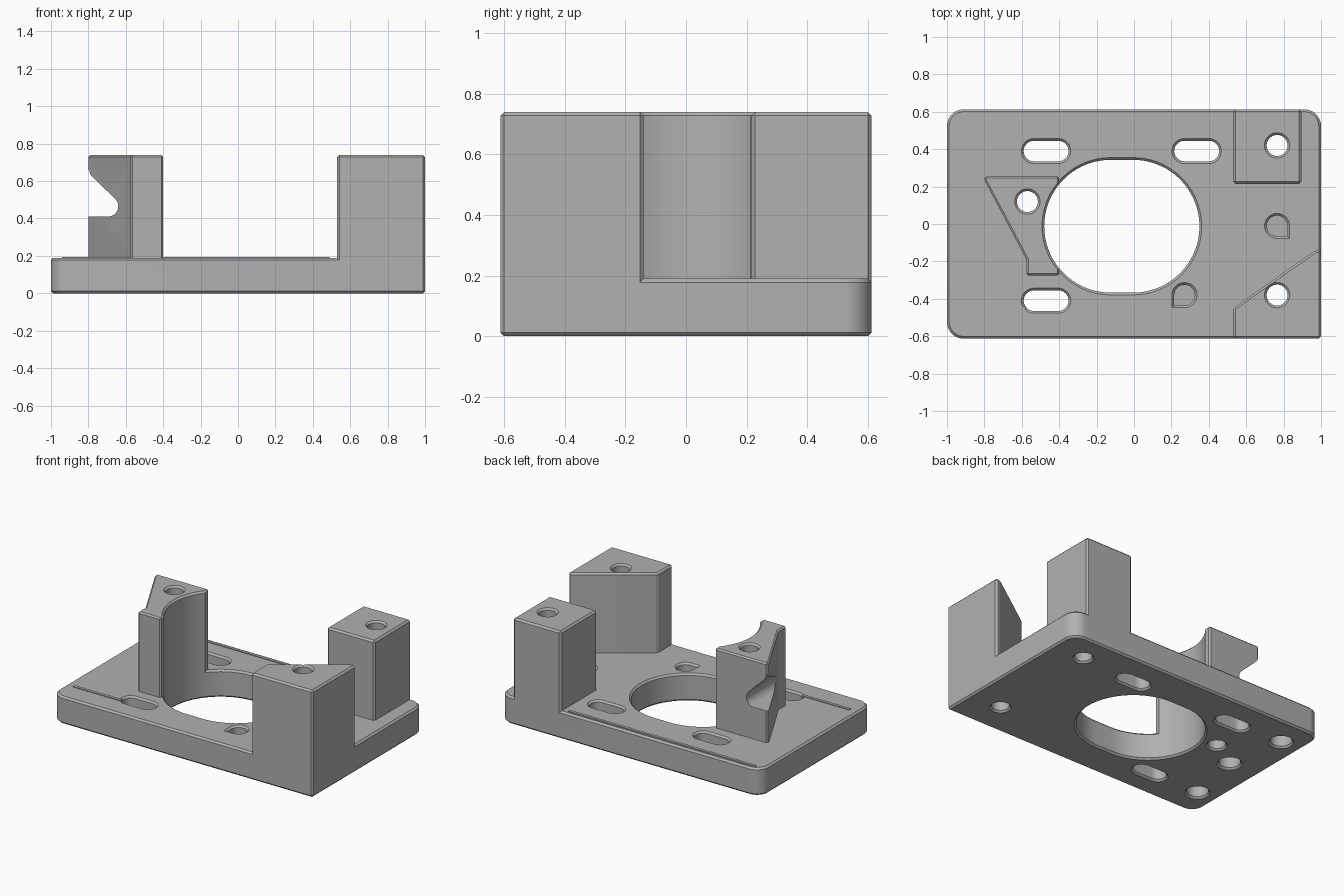
import bpy, bmesh, math

cube = bpy.data.objects.get("Cube")
if cube:
    bpy.data.objects.remove(cube, do_unlink=True)

grey = bpy.data.materials.new("plain grey")
grey.use_nodes = True
grey.diffuse_color = (0.44, 0.44, 0.44, 1)
grey.node_tree.nodes["Principled BSDF"].inputs["Base Color"].default_value = grey.diffuse_color

TOP, TALL, CH = 0.19, 0.74, 0.012


def loft(name, levels):
    """Solid through equal-length outlines, given as (z, points)."""
    bm = bmesh.new()
    rings = [[bm.verts.new((x, y, z)) for x, y in pts] for z, pts in levels]
    n = len(rings[0])
    for a, b in zip(rings, rings[1:]):
        for i in range(n):
            j = (i + 1) % n
            bm.faces.new((a[i], a[j], b[j], b[i]))
    bm.faces.new(rings[0][::-1])
    bm.faces.new(rings[-1])
    bmesh.ops.recalc_face_normals(bm, faces=bm.faces)
    mesh = bpy.data.meshes.new(name)
    bm.to_mesh(mesh)
    bm.free()
    mesh.materials.append(grey)
    ob = bpy.data.objects.new(name, mesh)
    bpy.context.collection.objects.link(ob)
    return ob


def apply(ob, mod):
    bpy.context.view_layer.objects.active = ob
    bpy.ops.object.modifier_apply(modifier=mod.name)


def chamfer(ob):
    mod = ob.modifiers.new("chamfer", 'BEVEL')
    mod.width, mod.segments = CH, 1
    mod.limit_method, mod.angle_limit = 'ANGLE', math.radians(25)
    apply(ob, mod)
    return ob


def combine(ob, other, operation):
    mod = ob.modifiers.new("combine", 'BOOLEAN')
    mod.operation, mod.solver, mod.object = operation, 'EXACT', other
    apply(ob, mod)
    bpy.data.objects.remove(other, do_unlink=True)


def arc(cx, cy, r, start, end, n):
    return [(cx + r * math.cos(math.radians(start + (end - start) * i / n)),
             cy + r * math.sin(math.radians(start + (end - start) * i / n)))
            for i in range(n + 1)]


# Outlines that can be grown by a radius, for holes with flared rims
def slot(cx, cy, half, n=16):
    return lambda r: arc(cx + half, cy, r, -90, 90, n) + arc(cx - half, cy, r, 90, 270, n)


def circle(cx, cy):
    return lambda r: arc(cx, cy, r, 0, 360, 36)[:-1]


def teardrop(cx, cy, side):
    def outline(r):
        start = 0 if side > 0 else -90
        return arc(cx, cy, r, start, start + 270, 27) + [(cx + side * r, cy - r)]
    return outline


def cut(ob, outline, r, z0, z1, low=True, high=True):
    """Cut a hole; low and high flare that end."""
    levels = [(z0 - CH, outline(r + 2 * CH)), (z0 + CH, outline(r))] if low else [(z0, outline(r))]
    levels += [(z1 - CH, outline(r)), (z1 + CH, outline(r + 2 * CH))] if high else [(z1, outline(r))]
    combine(ob, loft("cutter", levels), 'DIFFERENCE')


def prism(name, pts, z0, z1):
    return loft(name, [(z0, pts), (z1, pts)])


# Base plate: three rounded corners and one square corner
HY, R = 0.613, 0.09
base = chamfer(prism("mounting_bracket",
                     [(1, -HY)] + arc(1 - R, HY - R, R, 0, 90, 10)
                     + arc(R - 1, HY - R, R, 90, 180, 10)
                     + arc(R - 1, R - HY, R, 180, 270, 10), 0, TOP))

# Central opening and mounting slots
opening = slot(-0.065, -0.012, 0.06, 36)
cut(base, opening, 0.355, 0, TOP)
for x, y in ((-0.47, 0.39), (0.335, 0.39), (-0.47, -0.41)):
    cut(base, slot(x, y, 0.065), 0.055, 0, TOP)

# Blind pockets: teardrops on top, round ones underneath
for x, y, side in ((0.765, -0.01, 1), (0.27, -0.38, -1)):
    cut(base, teardrop(x, y, side), 0.055, 0.09, TOP, low=False)
for x, y in ((-0.85, 0.41), (-0.775, 0), (-0.855, -0.405)):
    cut(base, circle(x, y), 0.068, 0, 0.11, high=False)

# Square back post and corner front post
back_post = chamfer(prism("back_post", [(0.53, 0.215), (0.895, 0.215),
                                        (0.895, HY), (0.53, HY)], 0.05, TALL))
corner_post = chamfer(prism("corner_post", [(0.53, -HY), (1, -HY), (1, -0.14), (0.97, -0.14),
                                            (0.53, -0.45)], 0.05, TALL))

# Side post hugging the opening, with a hooked notch in its outer edge
side_post = chamfer(prism("side_post", [(-0.8, 0.255), (-0.8, 0.235), (-0.575, -0.19),
                                        (-0.575, -0.275), (-0.4, -0.275), (-0.4, 0.255)],
                          0.05, TALL))
cut(side_post, opening, 0.355, -0.1, TALL, low=False)
profile = ([(-0.9, 0.41), (-0.81, 0.41)] + arc(-0.695, 0.465, 0.055, -90, 45, 10)
           + arc(-0.745, 0.66, 0.05, 225, 180, 5) + [(-0.9, 0.66)])
notch = prism("cutter", [(x, -z) for x, z in profile], -0.5, 0.5)
for v in notch.data.vertices:
    x, y, z = v.co
    v.co = (x, z, -y)
combine(side_post, notch, 'DIFFERENCE')

for post in (back_post, corner_post, side_post):
    combine(base, post, 'UNION')

# Bolt holes through the posts
for x, y in ((0.765, 0.42), (0.765, -0.38), (-0.57, 0.12)):
    cut(base, circle(x, y), 0.056, 0, TALL)

# Thin raised strips on the plate
for name, x0, x1, y in (("back_strip", -0.94, 0.49, 0.58), ("front_strip", -0.94, -0.58, -0.45)):
    prism(name, [(x0, y - 0.01), (x1, y - 0.01), (x1, y + 0.01), (x0, y + 0.01)],
          TOP - 0.01, TOP + 0.005)

bpy.ops.object.select_all(action='DESELECT')
base.select_set(True)
bpy.context.view_layer.objects.active = base
bpy.ops.object.shade_smooth_by_angle(angle=math.radians(25))
